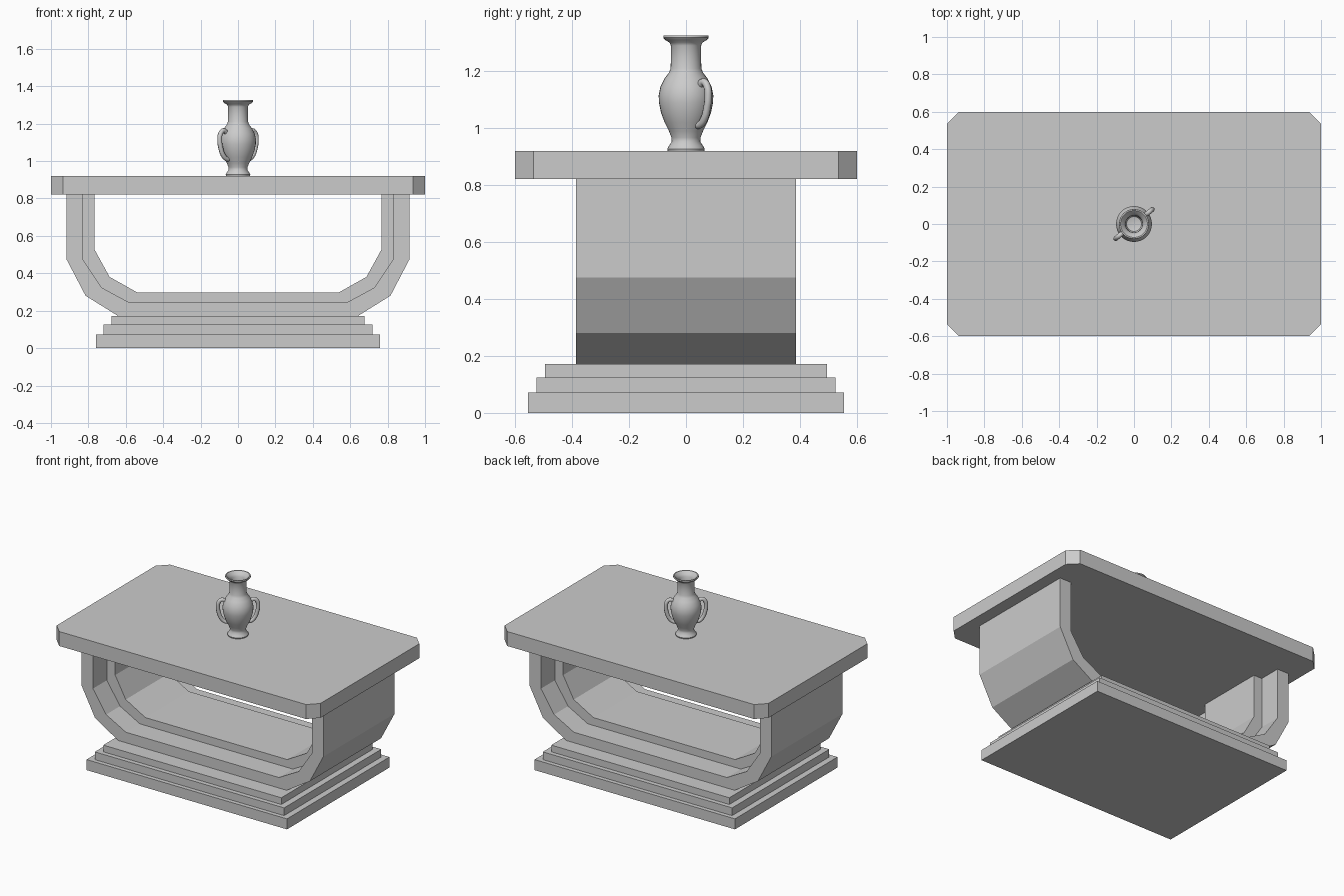
import bpy, bmesh, math
from mathutils import Vector

if "Cube" in bpy.data.objects:
    bpy.data.objects.remove(bpy.data.objects["Cube"])


def finish(name, bm):
    bmesh.ops.recalc_face_normals(bm, faces=bm.faces)
    me = bpy.data.meshes.new(name)
    bm.to_mesh(me)
    bm.free()
    ob = bpy.data.objects.new(name, me)
    bpy.context.collection.objects.link(ob)
    return ob


def extrude(name, points, offset):
    bm = bmesh.new()
    face = bm.faces.new([bm.verts.new(p) for p in points])
    geo = bmesh.ops.extrude_face_region(bm, geom=[face])["geom"]
    verts = [g for g in geo if isinstance(g, bmesh.types.BMVert)]
    bmesh.ops.translate(bm, verts=verts, vec=offset)
    return finish(name, bm)


def slab(name, hx, hy, z0, z1, c=0):
    if c:
        q = [(hx, hy - c), (hx - c, hy), (c - hx, hy), (-hx, hy - c),
             (-hx, c - hy), (c - hx, -hy), (hx - c, -hy), (hx, c - hy)]
    else:
        q = [(hx, hy), (-hx, hy), (-hx, -hy), (hx, -hy)]
    return extrude(name, [(x, y, z0) for x, y in q], (0, 0, z1 - z0))


def smooth(ob, angle=40):
    bpy.ops.object.select_all(action='DESELECT')
    ob.select_set(True)
    bpy.context.view_layer.objects.active = ob
    bpy.ops.object.shade_smooth_by_angle(angle=math.radians(angle))


# Stepped plinth and chamfered top
slab("plinth_lower", 0.76, 0.555, 0, 0.072)
slab("plinth_middle", 0.718, 0.526, 0.072, 0.125)
slab("plinth_upper", 0.675, 0.495, 0.125, 0.171)
slab("table_top", 1.0, 0.6, 0.821, 0.92, 0.064)

# U-shaped pedestal: wide outer shell and narrower inner lining
outer = [(0.917, 0.821), (0.917, 0.475), (0.815, 0.28), (0.64, 0.171)]
middle = [(0.83, 0.821), (0.83, 0.475), (0.73, 0.324), (0.58, 0.243)]
inner = [(0.767, 0.821), (0.767, 0.527), (0.687, 0.381), (0.538, 0.297)]


def cradle(name, a, b, hy):
    def full(p):
        return [(-x, z) for x, z in p] + [(x, z) for x, z in reversed(p)]
    loop = full(a) + full(b)[::-1]
    return extrude(name, [(x, -hy, z) for x, z in loop], (0, 2 * hy, 0))


cradle("pedestal_shell", outer, middle, 0.386)
cradle("pedestal_lining", middle, inner, 0.235)

# Hollow lathe-turned vase
profile = [(0, 0.92), (0.064, 0.92), (0.066, 0.927), (0.06, 0.938), (0.05, 0.953),
           (0.051, 0.967), (0.06, 0.99), (0.075, 1.02), (0.088, 1.055), (0.095, 1.09),
           (0.096, 1.115), (0.09, 1.145), (0.075, 1.175), (0.06, 1.195), (0.054, 1.21),
           (0.053, 1.25), (0.053, 1.29), (0.058, 1.301), (0.073, 1.31), (0.08, 1.318),
           (0.079, 1.326), (0.072, 1.326), (0.055, 1.31), (0.046, 1.295), (0.045, 1.21),
           (0.065, 1.17), (0.083, 1.11), (0.065, 1.02), (0.04, 0.965), (0, 0.955)]
bm = bmesh.new()
vs = [bm.verts.new((r, 0, z)) for r, z in profile]
es = [bm.edges.new(p) for p in zip(vs, vs[1:])]
bmesh.ops.spin(bm, geom=vs + es, cent=(0, 0, 0), axis=(0, 0, 1),
               angle=2 * math.pi, steps=32)
bmesh.ops.remove_doubles(bm, verts=bm.verts, dist=0.0005)
smooth(finish("vase", bm))

# Two curved vase handles on the diagonal
path = [(0.075, 1.148), (0.1, 1.163), (0.12, 1.145), (0.125, 1.11),
        (0.118, 1.07), (0.104, 1.035), (0.08, 1.012), (0.064, 1.01)]
for name, ang in (("vase_handle_right", 38.5), ("vase_handle_left", 218.5)):
    a = math.radians(ang)
    cu = bpy.data.curves.new(name, 'CURVE')
    cu.dimensions = '3D'
    cu.bevel_depth = 0.013
    cu.bevel_resolution = 2
    cu.resolution_u = 4
    cu.use_fill_caps = True
    sp = cu.splines.new('BEZIER')
    sp.bezier_points.add(len(path) - 1)
    for bp, (r, z) in zip(sp.bezier_points, path):
        bp.co = Vector((r * math.cos(a), r * math.sin(a), z))
        bp.handle_left_type = bp.handle_right_type = 'AUTO'
    ob = bpy.data.objects.new(name, cu)
    bpy.context.collection.objects.link(ob)
